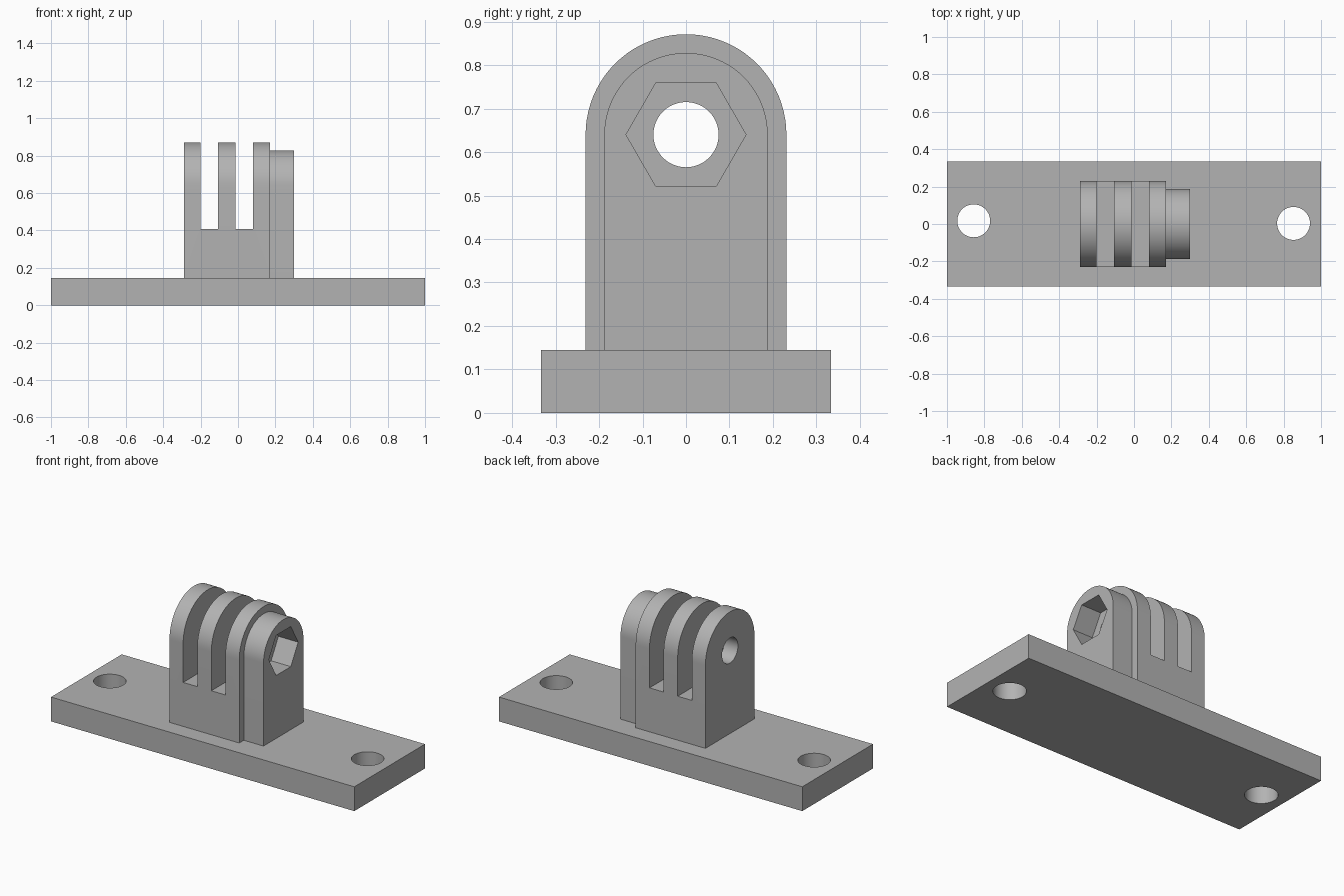
import bpy
import bmesh
from math import pi, cos, sin, radians

cube = bpy.data.objects.get("Cube")
if cube:
    bpy.data.objects.remove(cube, do_unlink=True)

grey = bpy.data.materials.new("matte grey")
grey.use_nodes = True
colour = (0.45, 0.45, 0.45, 1)
grey.diffuse_color = colour
grey.node_tree.nodes["Principled BSDF"].inputs["Base Color"].default_value = colour

PLATE_TOP, PIVOT_Z = 0.145, 0.64


def extrude(name, points, offset):
    """Solid made by sweeping a closed outline along an offset."""
    bm = bmesh.new()
    face = bm.faces.new([bm.verts.new(p) for p in points])
    swept = bmesh.ops.extrude_face_region(bm, geom=[face])["geom"]
    verts = [v for v in swept if isinstance(v, bmesh.types.BMVert)]
    bmesh.ops.translate(bm, verts=verts, vec=offset)
    bmesh.ops.recalc_face_normals(bm, faces=bm.faces)
    mesh = bpy.data.meshes.new(name)
    bm.to_mesh(mesh)
    bm.free()
    mesh.materials.append(grey)
    obj = bpy.data.objects.new(name, mesh)
    bpy.context.collection.objects.link(obj)
    return obj


def box(name, x0, x1, y, z0, z1):
    outline = [(x0, -y, z0), (x1, -y, z0), (x1, y, z0), (x0, y, z0)]
    return extrude(name, outline, (0, 0, z1 - z0))


def arch(name, x0, x1, radius, z0):
    """Upright slab with a half-round top centred on the pivot."""
    steps = 40
    arc = [(x0, radius * cos(pi * i / steps), PIVOT_Z + radius * sin(pi * i / steps))
           for i in range(steps + 1)]
    return extrude(name, arc + [(x0, -radius, z0), (x0, radius, z0)], (x1 - x0, 0, 0))


def pivot_prism(name, x0, x1, radius, sides):
    ring = [2 * pi * i / sides for i in range(sides)]
    outline = [(x0, radius * cos(a), PIVOT_Z + radius * sin(a)) for a in ring]
    return extrude(name, outline, (x1 - x0, 0, 0))


def screw_prism(name, x, y, radius, sides=48):
    ring = [2 * pi * i / sides for i in range(sides)]
    outline = [(x + radius * cos(a), y + radius * sin(a), -0.1) for a in ring]
    return extrude(name, outline, (0, 0, 0.4))


def combine(target, tool, operation):
    mod = target.modifiers.new(tool.name, "BOOLEAN")
    mod.object, mod.operation, mod.solver = tool, operation, "EXACT"
    bpy.context.view_layer.objects.active = target
    bpy.ops.object.modifier_apply(modifier=mod.name)
    bpy.data.objects.remove(tool, do_unlink=True)


# Base plate with the pivot block and nut boss rising from it
mount = box("hinge_mount", -1, 1, 0.333, 0, PLATE_TOP)
combine(mount, arch("pivot_block", -0.29, 0.17, 0.231, 0.07), "UNION")
combine(mount, arch("nut_boss", 0.12, 0.30, 0.188, 0.09), "UNION")

# Slots that leave three prongs
for x0, x1 in ((-0.20, -0.107), (-0.014, 0.079)):
    combine(mount, box("slot", x0, x1, 0.4, 0.407, 1.2), "DIFFERENCE")

# Axle hole and hexagonal nut pocket
combine(mount, pivot_prism("axle_hole", -0.5, 0.5, 0.075, 48), "DIFFERENCE")
combine(mount, pivot_prism("nut_pocket", 0.17, 0.5, 0.138, 6), "DIFFERENCE")

# Screw holes in the plate
for x, y in ((-0.857, 0.017), (0.853, 0.003)):
    combine(mount, screw_prism("screw_hole", x, y, 0.088), "DIFFERENCE")

# Smooth the rounded surfaces, keep edges crisp
bpy.ops.object.select_all(action="DESELECT")
mount.select_set(True)
bpy.context.view_layer.objects.active = mount
bpy.ops.object.shade_smooth_by_angle(angle=radians(30))
